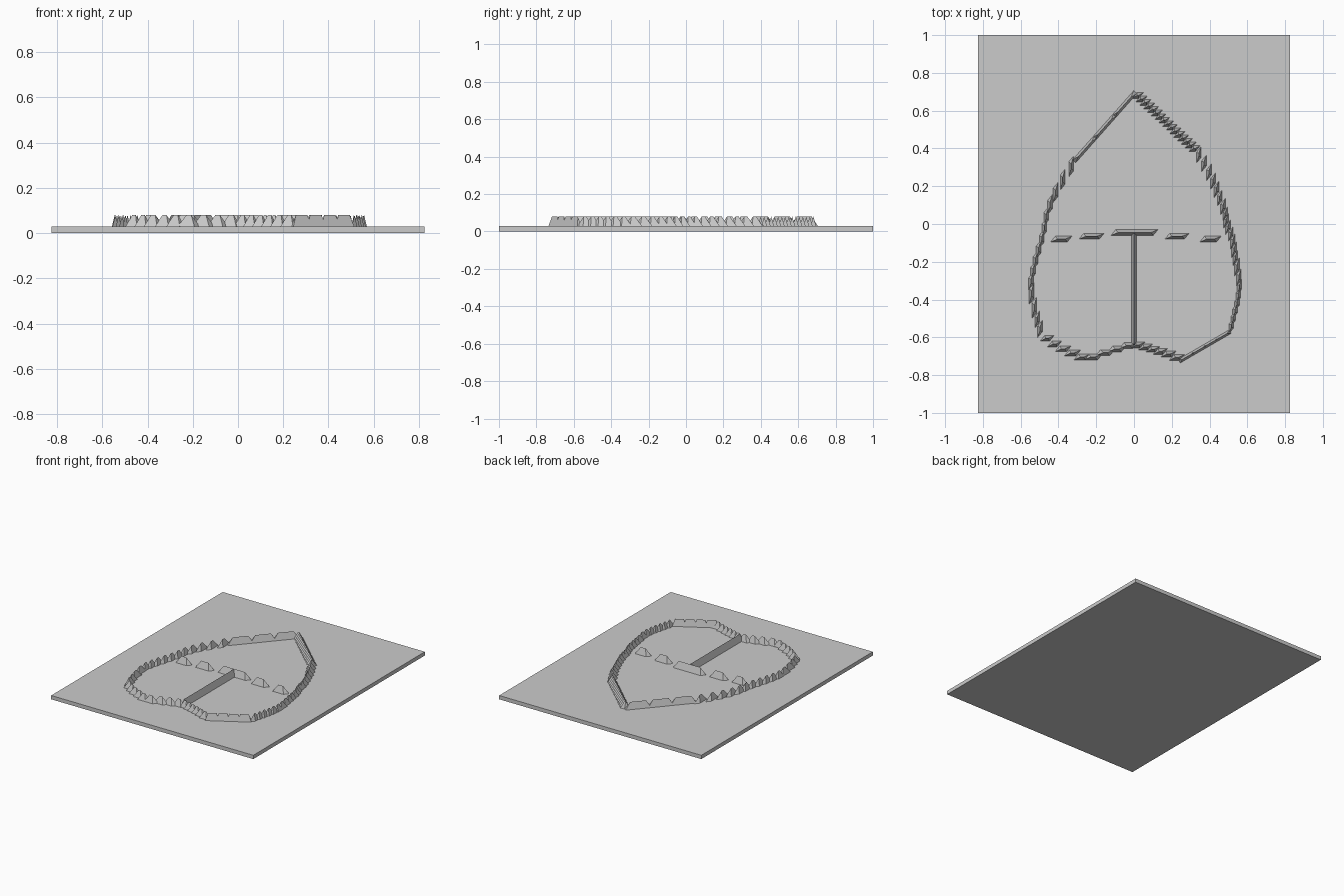
import bpy
import bmesh
from mathutils import Vector

if "Cube" in bpy.data.objects:
    bpy.data.objects.remove(bpy.data.objects["Cube"])

grey = bpy.data.materials.new("light grey")
grey.use_nodes = True
colour = (0.6, 0.6, 0.6, 1)
grey.diffuse_color = colour
grey.node_tree.nodes["Principled BSDF"].inputs["Base Color"].default_value = colour

PLATE_TOP, PEAK = 0.028, 0.08
NIB = Vector((0.013, 0.016))


def finish(bm, name):
    bmesh.ops.recalc_face_normals(bm, faces=bm.faces)
    mesh = bpy.data.meshes.new(name)
    bm.to_mesh(mesh)
    bm.free()
    mesh.materials.append(grey)
    bpy.context.collection.objects.link(bpy.data.objects.new(name, mesh))


def ridge(bm, a, b, half=NIB, inset=0.3):
    """Hipped ridge from a to b; half is the slanted half-width."""
    a, b, half = Vector(a), Vector(b), Vector(half)
    base = [bm.verts.new((p.x, p.y, PLATE_TOP - 0.002))
            for p in (a - half, b - half, b + half, a + half)]
    top = [bm.verts.new((p.x, p.y, PEAK))
           for p in (a.lerp(b, inset), a.lerp(b, 1 - inset))]
    p, q, r, s = base
    bm.faces.new(base)
    bm.faces.new((p, q, top[1], top[0]))
    bm.faces.new((r, s, top[0], top[1]))
    bm.faces.new((q, r, top[1]))
    bm.faces.new((s, p, top[0]))


def stair(bm, path, step, overlap=0.006):
    """Axis-aligned ridges stepping along a path."""
    for a, b in zip(path, path[1:]):
        a, b = Vector(a), Vector(b)
        d = b - a
        axis = 0 if abs(d.x) > abs(d.y) else 1
        n = max(1, round(abs(d[axis]) / step))
        for i in range(n):
            mid = a + d * (i + 0.5) / n
            run = Vector((0, 0))
            run[axis] = abs(d[axis]) / n / 2 + overlap
            ridge(bm, mid - run, mid + run, inset=0.36)


def slope(bm, a, b, n, half):
    """Straight diagonal ridges laid end to end."""
    a, b = Vector(a), Vector(b)
    extra = (b - a).normalized() * 0.012
    for i in range(n):
        ridge(bm, a.lerp(b, i / n) - extra, a.lerp(b, (i + 1) / n) + extra, half, 0.2)


# Base plate
bm = bmesh.new()
bmesh.ops.create_cube(bm, size=1)
for v in bm.verts:
    v.co = (v.co.x * 1.65, v.co.y * 2, (v.co.z + 0.5) * PLATE_TOP)
finish(bm, "base_plate")

# Right-hand half of the outline: fine steps, then longer ones
bm = bmesh.new()
stair(bm, [(0.01, 0.69), (0.33, 0.39)], 0.02, 0.008)
stair(bm, [(0.33, 0.39), (0.41, 0.25), (0.48, 0.07), (0.49, 0), (0.52, -0.07),
           (0.54, -0.2), (0.56, -0.31), (0.55, -0.4), (0.51, -0.56)], 0.045)
slope(bm, (0.5, -0.575), (0.25, -0.72), 4, (-0.005, 0.01))
stair(bm, [(0.25, -0.715), (0.16, -0.68), (0, -0.635)], 0.045)
finish(bm, "outline_left_half")

# Left-hand half of the outline: long slopes, then steps
bm = bmesh.new()
slope(bm, (0, 0.69), (-0.31, 0.34), 3, (-0.009, 0.008))
stair(bm, [(-0.31, 0.34), (-0.4, 0.2), (-0.46, 0.07), (-0.48, -0.05),
           (-0.53, -0.22), (-0.55, -0.33), (-0.52, -0.48), (-0.49, -0.58)], 0.06)
stair(bm, [(-0.48, -0.59), (-0.4, -0.65), (-0.25, -0.715)], 0.045)
stair(bm, [(-0.25, -0.715), (-0.12, -0.67), (0, -0.635)], 0.06)
finish(bm, "outline_right_half")

# Dashed crossbar
bm = bmesh.new()
for x0, x1, y in ((-0.43, -0.34, -0.08), (-0.28, -0.17, -0.065), (-0.11, 0.115, -0.045),
                  (0.175, 0.28, -0.065), (0.36, 0.45, -0.08)):
    ridge(bm, (x0, y), (x1, y), inset=0.025 / (x1 - x0))
finish(bm, "dashed_crossbar")

# Central stem
bm = bmesh.new()
ridge(bm, (0, -0.645), (0, -0.04), (0.013, 0), 0.02)
finish(bm, "central_stem")
